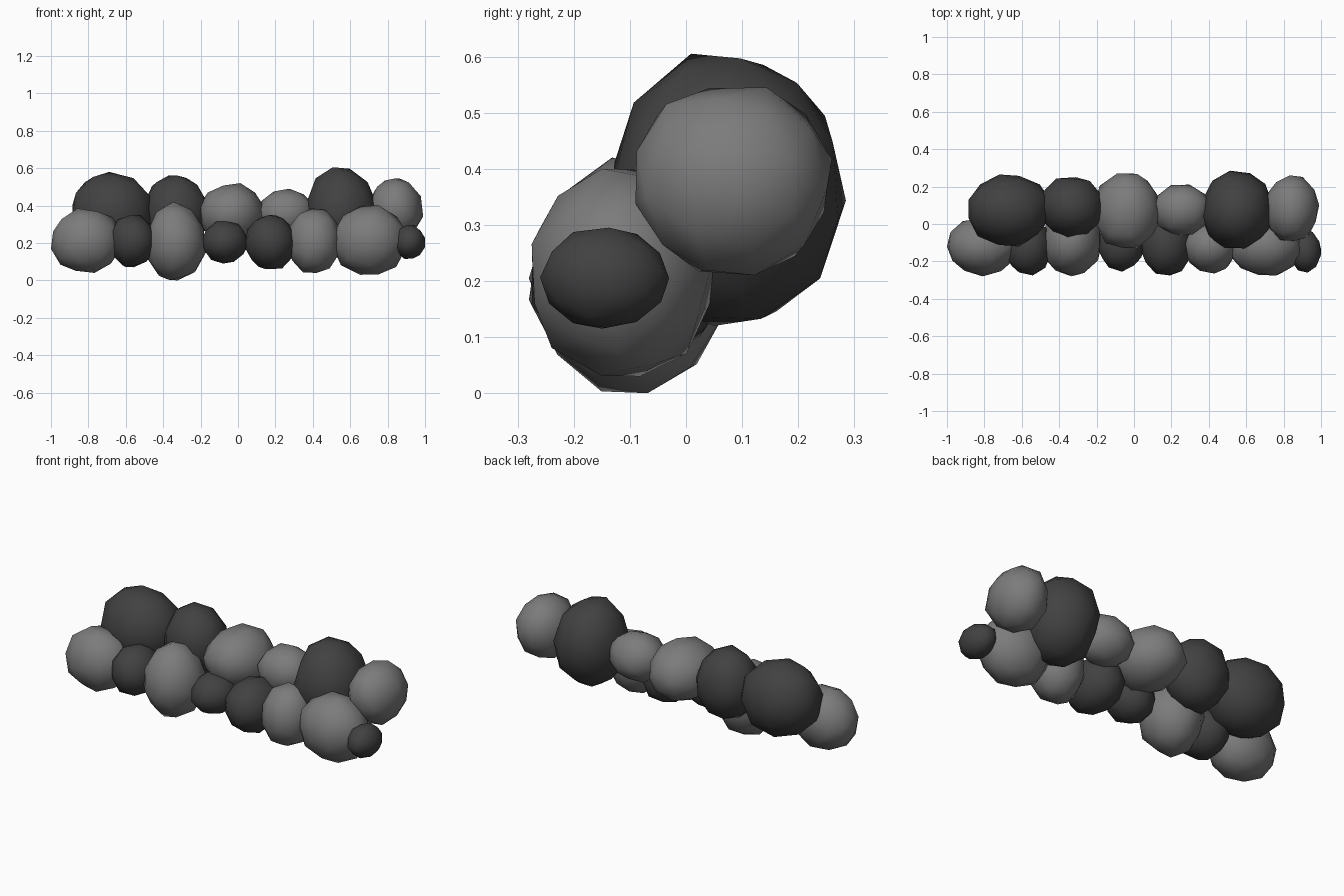
import bpy, bmesh, random
from mathutils import Euler, Vector

cube = bpy.data.objects.get("Cube")
if cube:
    bpy.data.objects.remove(cube, do_unlink=True)


def material(name, grey):
    mat = bpy.data.materials.new(name)
    mat.use_nodes = True
    colour = (grey, grey, grey, 1)
    mat.diffuse_color = colour
    bsdf = mat.node_tree.nodes["Principled BSDF"]
    bsdf.inputs["Base Color"].default_value = colour
    bsdf.inputs["Roughness"].default_value = 0.9
    return mat


light = material("light stone", 0.2)
dark = material("dark stone", 0.053)


def stone(name, mat, x, y, z, seed):
    """Lumpy low-poly boulder filling the given x, y and z ranges."""
    rng = random.Random(seed)
    bm = bmesh.new()
    bmesh.ops.create_icosphere(bm, subdivisions=2, radius=1)
    turn = Euler([rng.uniform(0, 6) for _ in range(3)]).to_matrix()
    for v in bm.verts:
        v.co = turn @ v.co * rng.uniform(0.96, 1.04)
    # Fit the boulder to its ranges
    for axis, (low, high) in enumerate((x, y, z)):
        values = [v.co[axis] for v in bm.verts]
        start, size = min(values), max(values) - min(values)
        for v in bm.verts:
            v.co[axis] = low + (v.co[axis] - start) / size * (high - low)
    centre = Vector([(a + b) / 2 for a, b in (x, y, z)])
    for v in bm.verts:
        v.co -= centre
    mesh = bpy.data.meshes.new(name)
    bm.to_mesh(mesh)
    bm.free()
    mesh.materials.append(mat)
    mesh.shade_smooth()
    obj = bpy.data.objects.new(name, mesh)
    obj.location = centre
    bpy.context.collection.objects.link(obj)


# Lower front row, from the model's right to its left
front_row = [
    (light, (-1.0, -.62), (-.28, .03), (.04, .385)),
    (dark, (-.69, -.44), (-.275, .03), (.07, .35)),
    (light, (-.49, -.17), (-.28, .07), (0, .42)),
    (dark, (-.2, .06), (-.255, .02), (.09, .315)),
    (dark, (.03, .31), (-.275, .07), (.06, .35)),
    (light, (.27, .55), (-.265, .02), (.04, .385)),
    (light, (.51, .9), (-.275, .05), (.03, .4)),
    (dark, (.835, 1.0), (-.26, -.03), (.115, .295)),
]

# Upper back row
back_row = [
    (dark, (-.885, -.44), (-.12, .265), (.15, .58)),
    (dark, (-.5, -.16), (-.07, .25), (.17, .56)),
    (light, (-.21, .14), (-.13, .27), (.19, .52)),
    (light, (.1, .41), (-.06, .21), (.22, .49)),
    (dark, (.365, .74), (-.13, .285), (.12, .605)),
    (light, (.7, .99), (-.09, .26), (.21, .545)),
]

for row_name, row in (("front_stone", front_row), ("back_stone", back_row)):
    for i, (mat, x, y, z) in enumerate(row, 1):
        stone(f"{row_name}_{i}", mat, x, y, z, row_name + str(i))
